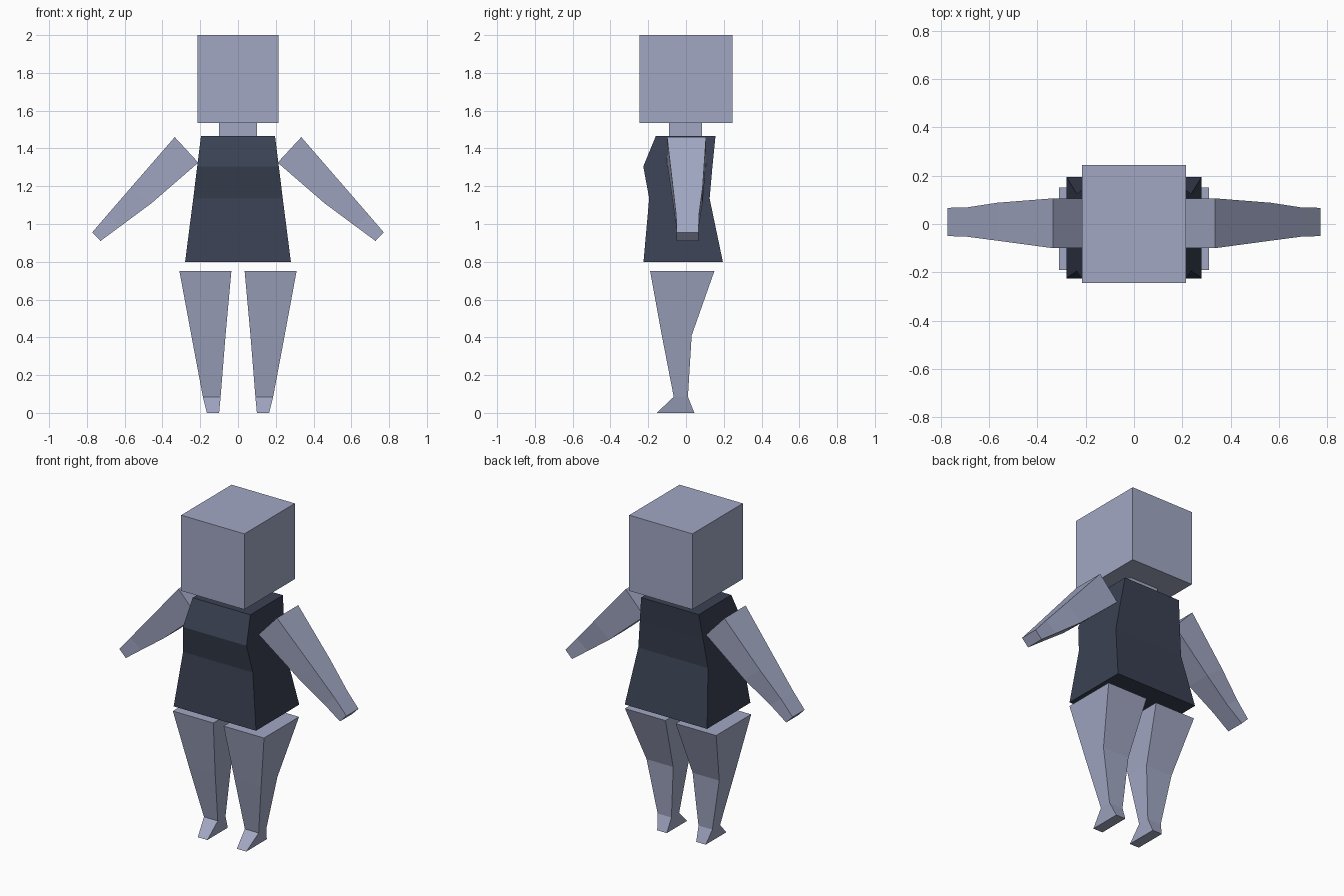
import bpy, bmesh

cube = bpy.data.objects.get("Cube")
if cube:
    bpy.data.objects.remove(cube, do_unlink=True)


def material(name, color):
    mat = bpy.data.materials.new(name)
    mat.use_nodes = True
    mat.diffuse_color = (*color, 1)
    for node in mat.node_tree.nodes:
        if node.type == 'BSDF_PRINCIPLED':
            node.inputs["Base Color"].default_value = (*color, 1)
    return mat


skin = material("pale blue grey", (0.36, 0.39, 0.55))
cloth = material("dark slate", (0.042, 0.053, 0.086))


def loft(name, rings, mat):
    """Skin four-cornered rings one after another and cap both ends."""
    bm = bmesh.new()
    loops = [[bm.verts.new(p) for p in ring] for ring in rings]
    for a, b in zip(loops, loops[1:]):
        for i in range(4):
            j = (i + 1) % 4
            bm.faces.new((a[i], a[j], b[j], b[i]))
    bm.faces.new(loops[0])
    bm.faces.new(loops[-1])
    bmesh.ops.recalc_face_normals(bm, faces=bm.faces)
    mesh = bpy.data.meshes.new(name)
    bm.to_mesh(mesh)
    bm.free()
    mesh.materials.append(mat)
    obj = bpy.data.objects.new(name, mesh)
    bpy.context.collection.objects.link(obj)
    return obj


def level(z, x0, x1, y0, y1):
    """Horizontal rectangle."""
    return [(x0, y0, z), (x1, y0, z), (x1, y1, z), (x0, y1, z)]


def slanted(upper, lower, y0, y1):
    """Tilted rectangle between two (x, z) edges."""
    return [(x, y, z) for (x, z), y in
            ((upper, y0), (lower, y0), (lower, y1), (upper, y1))]


def pair(name, rings, mat):
    """One limb on each side."""
    for side, s in (("left", 1), ("right", -1)):
        loft(f"{side}_{name}",
             [[(s * x, y, z) for x, y, z in ring] for ring in rings], mat)


# Head and neck
loft("head", [level(z, -0.215, 0.215, -0.245, 0.245) for z in (1.535, 2.0)], skin)
loft("neck", [level(z, -0.1, 0.1, -0.09, 0.085) for z in (1.46, 1.54)], skin)

# Torso, flared at the hem with a fuller chest
loft("torso", [
    level(0.80, -0.28, 0.28, -0.225, 0.195),
    level(1.135, -0.237, 0.237, -0.195, 0.125),
    level(1.305, -0.216, 0.216, -0.226, 0.14),
    level(1.465, -0.196, 0.196, -0.16, 0.156),
], cloth)

# Arms from shoulder to wrist to hand end
pair("arm", [
    slanted((0.335, 1.46), (0.21, 1.325), -0.1, 0.106),
    slanted((0.565, 1.195), (0.458, 1.11), -0.069, 0.088),
    slanted((0.695, 1.045), (0.62, 0.99), -0.052, 0.068),
    slanted((0.772, 0.955), (0.728, 0.91), -0.05, 0.067),
], skin)

# Legs from hip to knee to ankle to sole
pair("leg", [
    level(0.75, 0.035, 0.31, -0.19, 0.15),
    level(0.41, 0.066, 0.247, -0.128, 0.03),
    level(0.085, 0.092, 0.186, -0.065, 0.01),
    level(0.0, 0.1, 0.165, -0.155, 0.044),
], skin)
